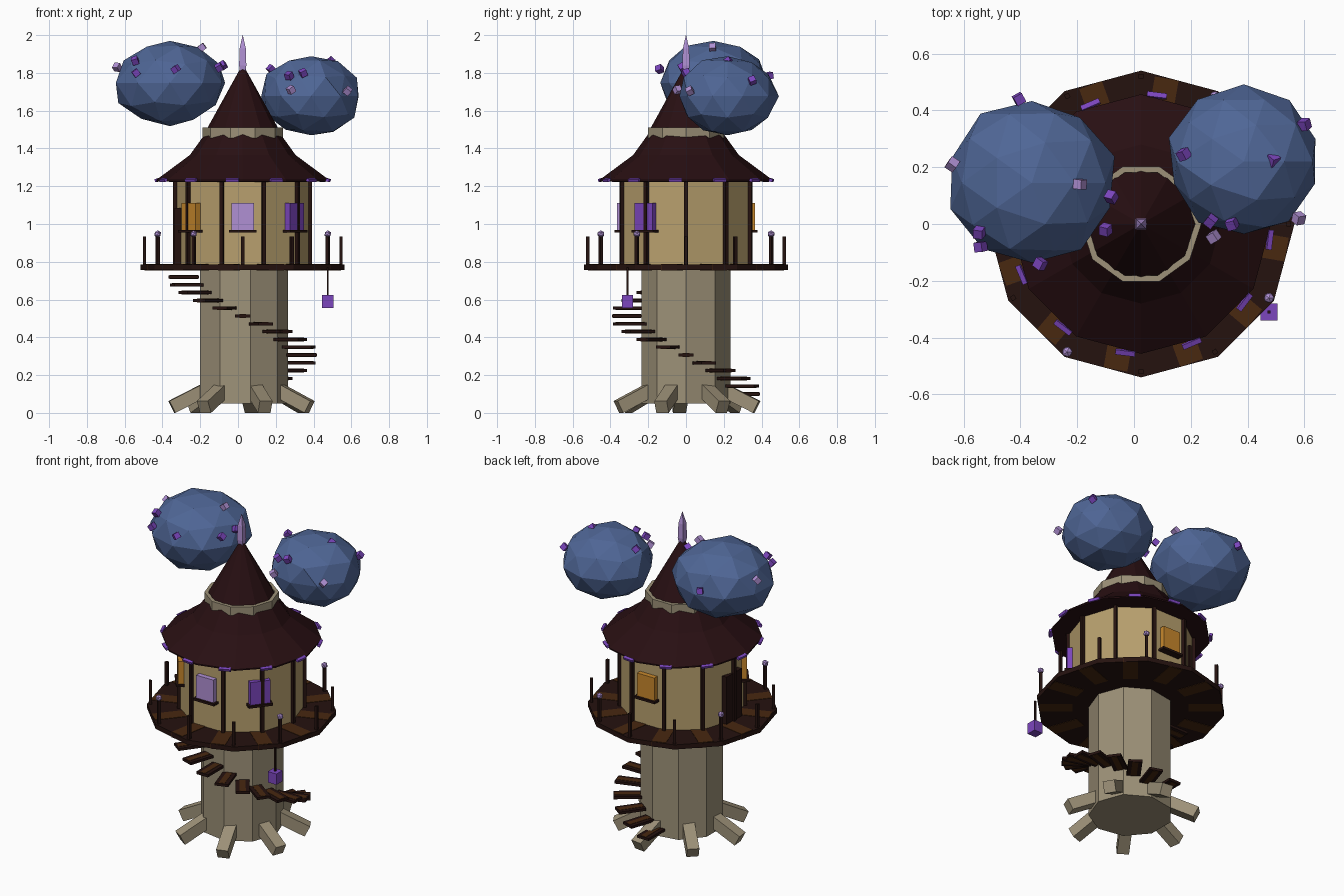
import bpy, bmesh, random
from math import sin, cos, pi, radians
from mathutils import Matrix, Vector, Euler

random.seed(4)
if "Cube" in bpy.data.objects:
    bpy.data.objects.remove(bpy.data.objects["Cube"], do_unlink=True)

CX = 0.025  # axis of the tower


def material(name, rgb):
    lin = [(c / 255 / 12.92) if c < 11 else ((c / 255 + 0.055) / 1.055) ** 2.4 for c in rgb]
    m = bpy.data.materials.new(name)
    m.use_nodes = True
    m.diffuse_color = (*lin, 1)
    m.node_tree.nodes["Principled BSDF"].inputs["Base Color"].default_value = (*lin, 1)
    return m


BARK = material("pale bark", (157, 145, 120))
PLASTER = material("tan plaster", (184, 160, 110))
ROOF = material("dark red shingle", (40, 15, 18))
WOOD = material("dark wood", (37, 18, 15))
PLANK = material("brown plank", (72, 40, 16))
LEAF = material("blue foliage", (79, 102, 150))
PURPLE = material("purple glow", (124, 70, 190))
LILAC = material("lilac crystal", (176, 144, 212))
AMBER = material("amber glass", (200, 136, 44))


def finish(name, bm, mat):
    bmesh.ops.recalc_face_normals(bm, faces=bm.faces)
    me = bpy.data.meshes.new(name)
    bm.to_mesh(me)
    bm.free()
    me.materials.append(mat)
    ob = bpy.data.objects.new(name, me)
    bpy.context.collection.objects.link(ob)
    return ob


def polar(r, deg, z):
    a = radians(deg)
    return Vector((CX + r * cos(a), r * sin(a), z))


def box(name, size, loc, mat, yaw=0, pitch=0, roll=0):
    """Box whose local x points outward when yaw is its angle around the tower."""
    bm = bmesh.new()
    rot = Euler((radians(roll), radians(pitch), radians(yaw))).to_matrix().to_4x4()
    bmesh.ops.create_cube(bm, size=1, matrix=Matrix.Translation(loc) @ rot @ Matrix.Diagonal((*size, 1)))
    return finish(name, bm, mat)


def lathe(name, profile, sides, mat, start=0):
    """Faceted solid around the tower axis from (radius, height) pairs."""
    bm = bmesh.new()
    rings = [[bm.verts.new(polar(r, start + 360 * i / sides, z)) for i in range(sides)] for r, z in profile]
    for low, high in zip(rings, rings[1:]):
        for i in range(sides):
            j = (i + 1) % sides
            bm.faces.new((low[i], low[j], high[j], high[i]))
    bm.faces.new(rings[0])
    bm.faces.new(rings[-1])
    return finish(name, bm, mat)


def ball(name, loc, radii, detail, mat, jitter=0):
    bm = bmesh.new()
    bmesh.ops.create_icosphere(bm, subdivisions=detail, radius=1)
    for v in bm.verts:
        v.co *= 1 + random.uniform(-jitter, jitter)
        v.co = Vector(loc) + v.co * Vector(radii)
    return finish(name, bm, mat)


# Trunk and roots
lathe("trunk", [(0.24, 0.05), (0.24, 0.77)], 9, BARK)
for i in range(7):
    a = -123 + i * 360 / 7
    box("root", (0.24, 0.07, 0.07), polar(0.27, a, 0.086), BARK, a, 27)

# Spiral stair
for i in range(16):
    a = 90 - 18 * i
    p = polar(0.312, a, 0.1 + 0.0413 * i)
    box("stair_tread", (0.16, 0.08, 0.016), p, WOOD, a)
    box("tread_board", (0.15, 0.035, 0.02), p, PLANK, a)

# Balcony with boards, posts and lamps
lathe("balcony_deck", [(0.54, 0.757), (0.54, 0.786)], 12, WOOD)
for i in range(12):
    a = 30 * i
    box("deck_board", (0.19, 0.085, 0.034), polar(0.425, a - 10, 0.7715), PLANK, a - 10)
    box("balcony_post", (0.017, 0.017, 0.15), polar(0.52, a, 0.858), WOOD, a)
    if i % 3 == 2:
        ball("post_lamp", polar(0.52, a, 0.947), (0.02,) * 3, 1, LILAC)

# Hanging lantern
hang = Vector((0.475, -0.31, 0))
box("lantern_cord", (0.01, 0.01, 0.15), hang + Vector((0, 0, 0.695)), WOOD)
box("lantern", (0.06, 0.06, 0.068), hang + Vector((0, 0, 0.59)), PURPLE)

# House wall with corner posts
lathe("house_wall", [(0.352, 0.78), (0.352, 1.23)], 10, PLASTER)
for i in range(10):
    box("corner_post", (0.022, 0.02, 0.45), polar(0.357, 36 * i, 1.005), WOOD, 36 * i)

# Windows and door
for a, mat in ((-90, LILAC), (-38, PURPLE), (-142, AMBER), (90, AMBER)):
    box("window", (0.04, 0.12, 0.145), polar(0.345, a, 1.038), mat, a)
    box("window_sill", (0.05, 0.145, 0.014), polar(0.353, a, 0.961), WOOD, a)
box("door", (0.05, 0.15, 0.3), polar(0.335, 180, 0.935), WOOD, 180)

# Roof in two tiers with a collar
lathe("lower_roof", [(0.33, 1.222), (0.457, 1.226), (0.457, 1.234), (0.28, 1.365), (0.19, 1.49)], 12, ROOF)
lathe("roof_collar", [(0.212, 1.455), (0.212, 1.51), (0.19, 1.51), (0.19, 1.455)], 10, BARK)
lathe("upper_roof", [(0.2, 1.485), (0.012, 1.825)], 12, ROOF)
lathe("spire_crystal", [(0.019, 1.8), (0.027, 1.84), (0.023, 1.93), (0.001, 2.0)], 4, LILAC, 45)
for i in range(12):
    a = 30 * i - 7
    box("eave_light", (0.018, 0.07, 0.016), polar(0.456, a, 1.232), PURPLE, a, 20)

# Foliage clumps
ball("left_foliage", (0.387, 0.22, 1.677), (0.268, 0.262, 0.215), 2, LEAF, 0.04)
ball("right_foliage", (-0.36, 0.145, 1.747), (0.295, 0.29, 0.23), 2, LEAF, 0.04)

# Blossoms on the foliage
purple_spots = [(-0.54, -0.08, 1.8), (-0.33, -0.14, 1.82), (-0.08, 0.095, 1.84), (-0.1, -0.02, 1.83),
                (-0.405, 0.44, 1.785), (-0.545, -0.03, 1.865), (0.49, 0.225, 1.86), (0.6, 0.35, 1.76),
                (0.175, 0.245, 1.82), (0.27, 0.01, 1.785), (0.345, 0, 1.8)]
lilac_spots = [(-0.19, 0.14, 1.935), (-0.64, 0.21, 1.83), (0.58, 0.02, 1.705), (0.28, -0.045, 1.71)]
for spots, mat in ((purple_spots, PURPLE), (lilac_spots, LILAC)):
    for p in spots:
        box("blossom", (0.034,) * 3, p, mat, *[random.uniform(0, 60) for _ in range(3)])
